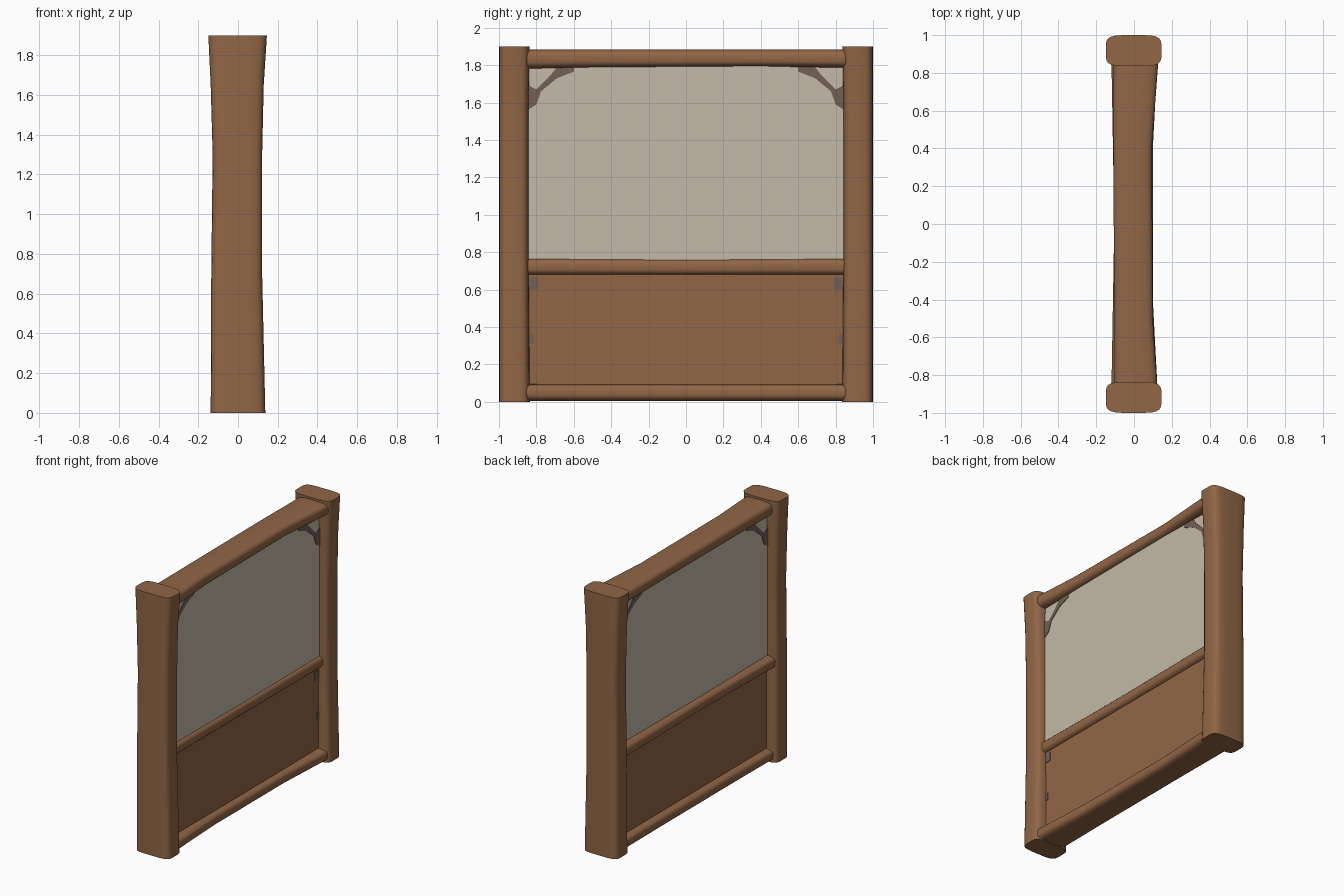
import bpy, bmesh, math

if "Cube" in bpy.data.objects:
    bpy.data.objects.remove(bpy.data.objects["Cube"])


def material(name, rgb):
    m = bpy.data.materials.new(name)
    m.diffuse_color = (*rgb, 1)
    m.use_nodes = True
    m.node_tree.nodes["Principled BSDF"].inputs["Base Color"].default_value = m.diffuse_color
    return m


wood = material("brown wood", (0.283, 0.133, 0.061))
pane_mat = material("pale stone grey", (0.546, 0.491, 0.392))
bracket_mat = material("grey brown", (0.171, 0.119, 0.089))


def finish(name, bm, mat, smooth=True):
    bmesh.ops.recalc_face_normals(bm, faces=bm.faces)
    me = bpy.data.meshes.new(name)
    bm.to_mesh(me)
    bm.free()
    me.materials.append(mat)
    ob = bpy.data.objects.new(name, me)
    bpy.context.collection.objects.link(ob)
    if smooth:
        bpy.ops.object.select_all(action='DESELECT')
        ob.select_set(True)
        bpy.context.view_layer.objects.active = ob
        bpy.ops.object.shade_smooth_by_angle(angle=math.radians(40))
    return ob


def loft(name, stations, place, power, n=24):
    """stations: (position, u min, u max, v min, v max), rounded box section"""
    bm = bmesh.new()
    rings = []
    for t, u0, u1, v0, v1 in stations:
        ring = []
        for i in range(n):
            a = 2 * math.pi * (i + 0.5) / n
            c, s = math.cos(a), math.sin(a)
            u = math.copysign(abs(c) ** (2 / power), c)
            v = math.copysign(abs(s) ** (2 / power), s)
            ring.append(bm.verts.new(place(t, (u0 + u1) / 2 + u * (u1 - u0) / 2,
                                           (v0 + v1) / 2 + v * (v1 - v0) / 2)))
        rings.append(ring)
    for a, b in zip(rings, rings[1:]):
        for i in range(n):
            bm.faces.new((a[i], a[(i + 1) % n], b[(i + 1) % n], b[i]))
    bm.faces.new(rings[0])
    bm.faces.new(rings[-1])
    return finish(name, bm, wood)


def box(name, lo, hi, mat):
    bm = bmesh.new()
    bmesh.ops.create_cube(bm, size=1)
    for v in bm.verts:
        v.co = [(a + b) / 2 + c * (b - a) for a, b, c in zip(lo, hi, v.co)]
    return finish(name, bm, mat, False)


def plate(name, pts, x, mat):
    bm = bmesh.new()
    f = bm.faces.new([bm.verts.new((x - 0.003, y, z)) for y, z in pts])
    r = bmesh.ops.extrude_face_region(bm, geom=[f])
    for v in r["geom"]:
        if isinstance(v, bmesh.types.BMVert):
            v.co.x += 0.006
    return finish(name, bm, mat, False)


# Posts, slightly flared towards the top
for label, s in (("front_post", -1), ("back_post", 1)):
    loft(label, [(0, -0.138, 0.138, 0.835, 1.0),
                 (0.7, -0.135, 0.122, 0.84, 1.0),
                 (1.3, -0.128, 0.122, 0.84, 1.0),
                 (1.65, -0.138, 0.13, 0.84, 1.0),
                 (1.9, -0.15, 0.146, 0.835, 1.0)],
         lambda t, u, v, s=s: (u, s * v, t), 4.5)

# Rails running between the posts
along_y = lambda t, u, v: (u, t, v)
loft("top_rail", [(-0.87, -0.105, 0.125, 1.78, 1.885), (-0.5, -0.105, 0.1, 1.785, 1.885),
                  (0.4, -0.11, 0.095, 1.79, 1.885), (0.87, -0.11, 0.13, 1.785, 1.885)],
     along_y, 3.5)
loft("middle_rail", [(-0.87, -0.12, 0.09, 0.675, 0.77), (0.0, -0.105, 0.085, 0.675, 0.765),
                     (0.87, -0.12, 0.09, 0.675, 0.77)], along_y, 3.5)
loft("bottom_rail", [(-0.87, -0.11, 0.125, 0.003, 0.095), (-0.4, -0.105, 0.1, 0.003, 0.095),
                     (0.4, -0.105, 0.1, 0.003, 0.095), (0.87, -0.11, 0.125, 0.003, 0.095)],
     along_y, 3.5)

# Upper pane and lower panel
box("upper_pane", (-0.065, -0.86, 0.75), (0.065, 0.86, 1.80), pane_mat)
box("lower_panel", (-0.06, -0.86, 0.07), (0.06, 0.86, 0.70), wood)

# Grey corner brackets on both faces of the pane, leaving a pale triangle in the corner
bracket = [(0.845, 1.56), (0.80, 1.59), (0.775, 1.66), (0.69, 1.73), (0.60, 1.765),
           (0.60, 1.79), (0.69, 1.79), (0.72, 1.75), (0.80, 1.67), (0.83, 1.685),
           (0.845, 1.70)]
for x in (-0.066, 0.066):
    for s in (-1, 1):
        plate("corner_bracket", [(s * y, z) for y, z in bracket], x, bracket_mat)

# Small worn patches in the panel corners
for s in (-1, 1):
    for z0, z1, w in ((0.60, 0.665, 0.05), (0.31, 0.36, 0.025)):
        plate("panel_patch", [(s * 0.84, z0), (s * (0.84 - w), z0),
                              (s * (0.84 - w), z1), (s * 0.84, z1)], 0.061, bracket_mat)
